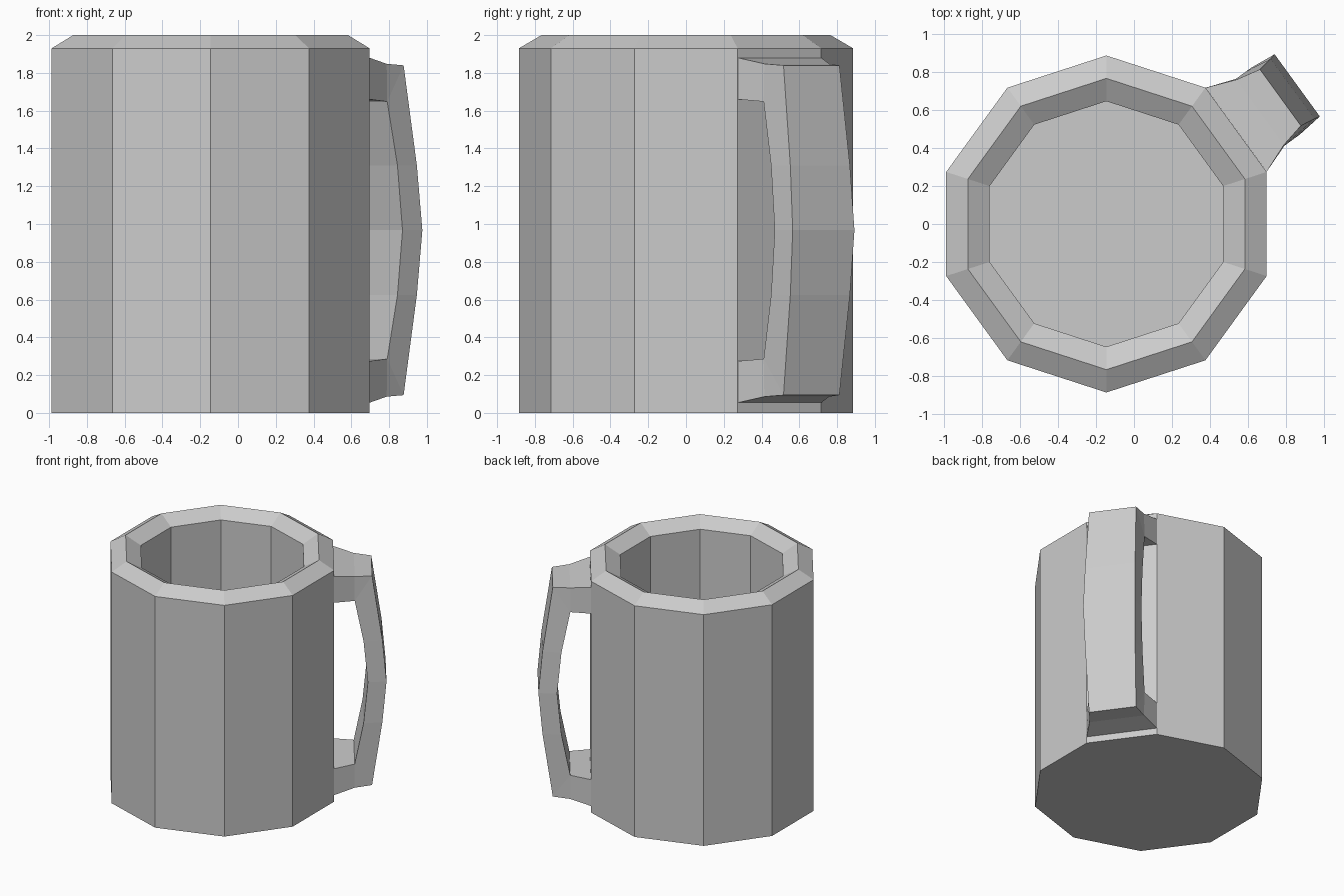
import bpy, bmesh
from math import radians, cos, sin

if "Cube" in bpy.data.objects:
    bpy.data.objects.remove(bpy.data.objects["Cube"])

CX, SIDES = -0.145, 10


def finish(bm, name):
    bmesh.ops.remove_doubles(bm, verts=bm.verts, dist=0.0005)
    bmesh.ops.recalc_face_normals(bm, faces=bm.faces)
    mesh = bpy.data.meshes.new(name)
    bm.to_mesh(mesh)
    bm.free()
    obj = bpy.data.objects.new(name, mesh)
    bpy.context.collection.objects.link(obj)
    return obj


# Cup: ten-sided rings (radius, height) from the base, over the bevelled rim, to the inner floor
bm = bmesh.new()
rings = []
for r, z in [(0.885, 0), (0.885, 1.93), (0.765, 2.0), (0.645, 1.93), (0.645, 0.12)]:
    angles = [radians(90 + 360 / SIDES * k) for k in range(SIDES)]
    rings.append([bm.verts.new((CX + r * cos(a), r * sin(a), z)) for a in angles])
for a, b in zip(rings, rings[1:]):
    for i in range(SIDES):
        j = (i + 1) % SIDES
        bm.faces.new((a[i], a[j], b[j], b[i]))
bm.faces.new(rings[0])
bm.faces.new(rings[-1])
finish(bm, "cup_body")

# Handle: upper half sections as (outer, inner), each (distance, height, half width)
MID = 0.967
half = [
    ((0.842, 1.88, 0.273), (0.842, 1.66, 0.273)),
    ((0.998, 1.848, 0.212), (0.998, 1.648, 0.217)),
    ((1.13, 1.84, 0.183), (0.998, 1.648, 0.217)),
    ((1.208, 1.31, 0.195), (1.065, 1.31, 0.217)),
]
middle = ((1.239, MID, 0.202), (1.098, MID, 0.217))
lower = [tuple((d, 2 * MID - z, w) for d, z, w in s) for s in reversed(half)]

# The handle leaves the cup through the middle of one side, at 36 degrees
bm = bmesh.new()
c, s = cos(radians(36)), sin(radians(36))


def point(p, side):
    d, z, w = p
    return bm.verts.new((CX + d * c - side * w * s, d * s + side * w * c, z))


loops = [[point(o, -1), point(o, 1), point(i, 1), point(i, -1)]
         for o, i in half + [middle] + lower]
pairs = list(zip(loops, loops[1:]))
for n, (a, b) in enumerate(pairs):
    corner = n in (1, len(pairs) - 2)  # inner edge is shared at the corners
    for i in range(4):
        j = (i + 1) % 4
        if corner and i == 2:
            continue
        if corner and i == 1:
            bm.faces.new((a[1], a[2], b[1]))
        elif corner and i == 3:
            bm.faces.new((a[3], a[0], b[0]))
        else:
            bm.faces.new((a[i], a[j], b[j], b[i]))
finish(bm, "handle")
